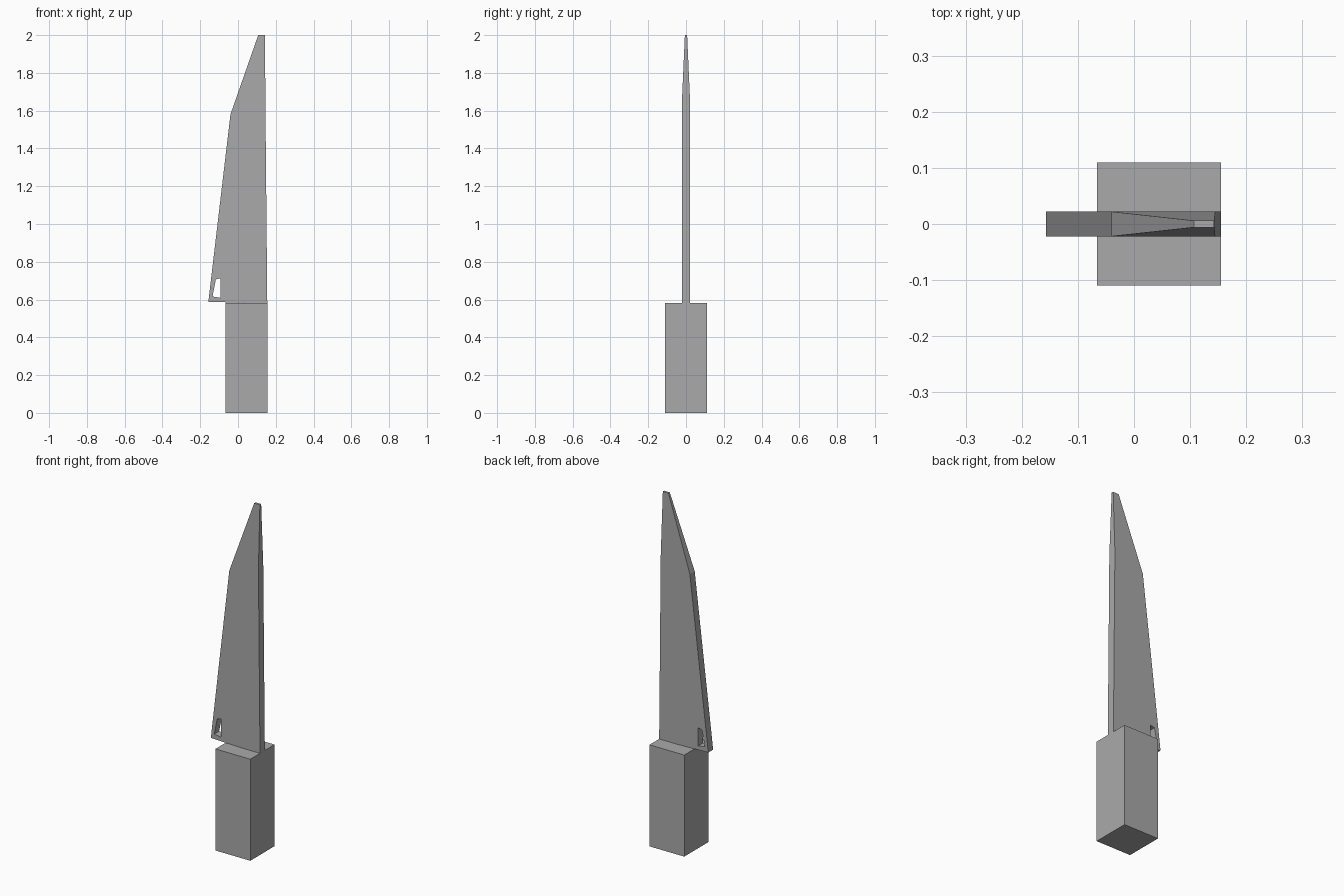
import bpy, bmesh

if "Cube" in bpy.data.objects:
    bpy.data.objects.remove(bpy.data.objects["Cube"])

grey = bpy.data.materials.new("plain grey")
grey.diffuse_color = (0.4, 0.4, 0.4, 1)
grey.use_nodes = True
grey.node_tree.nodes["Principled BSDF"].inputs["Base Color"].default_value = grey.diffuse_color


def loft(name, rings):
    """Closed solid joining two outlines with equal point counts."""
    bm = bmesh.new()
    a, b = [[bm.verts.new(p) for p in ring] for ring in rings]
    bm.faces.new(a)
    bm.faces.new(b[::-1])
    for i in range(len(a)):
        j = (i + 1) % len(a)
        bm.faces.new((a[i], b[i], b[j], a[j]))
    bmesh.ops.recalc_face_normals(bm, faces=bm.faces[:])
    mesh = bpy.data.meshes.new(name)
    bm.to_mesh(mesh)
    bm.free()
    mesh.materials.append(grey)
    obj = bpy.data.objects.new(name, mesh)
    bpy.context.collection.objects.link(obj)
    return obj


def plate(name, outline):
    """Extrude (x, half thickness, z) points to both sides of y = 0."""
    return loft(name, [[(x, s * h, z) for x, h, z in outline] for s in (-1, 1)])


# Square block handle
plate("handle", [(-0.066, 0.11, 0), (0.155, 0.11, 0),
                 (0.155, 0.11, 0.583), (-0.066, 0.11, 0.583)])

# Blade, thinning above the shoulder towards a blunt tip
T, TIP = 0.022, 0.006
blade = plate("blade", [(-0.157, T, 0.588), (0.155, T, 0.58), (0.145, T, 1.64),
                        (0.143, TIP, 2.0), (0.107, TIP, 2.0), (-0.04, T, 1.58)])

# Hanging hole in the heel
cutter = plate("hole_cutter", [(-0.135, 0.1, 0.616), (-0.092, 0.1, 0.609),
                               (-0.092, 0.1, 0.713), (-0.117, 0.1, 0.707)])
cutter.hide_render = True
cutter.hide_viewport = True
cut = blade.modifiers.new("hole", 'BOOLEAN')
cut.operation = 'DIFFERENCE'
cut.solver = 'EXACT'
cut.object = cutter
